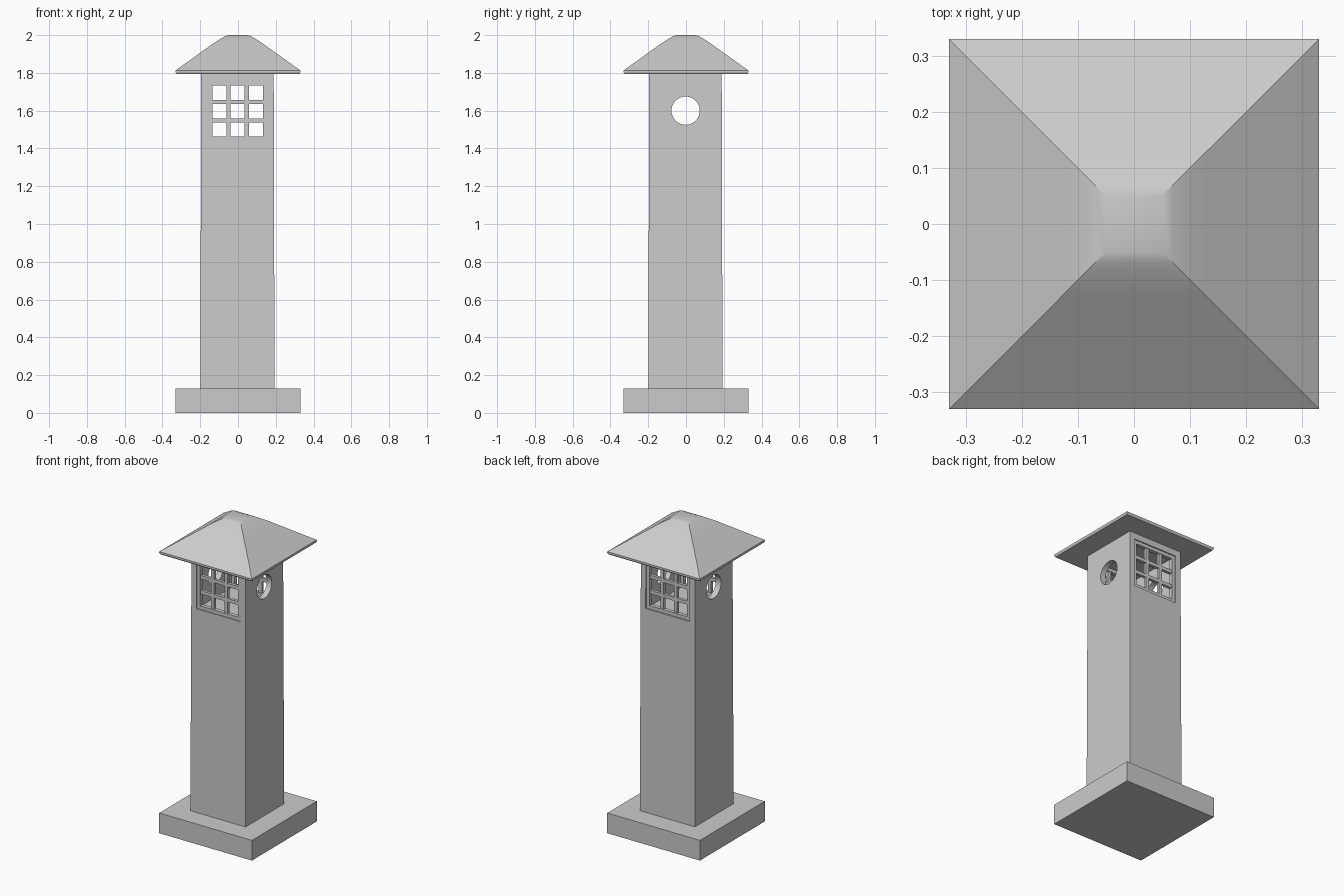
import bpy, bmesh, math

if "Cube" in bpy.data.objects:
    bpy.data.objects.remove(bpy.data.objects["Cube"])


def finish(bm, name):
    bmesh.ops.recalc_face_normals(bm, faces=bm.faces)
    me = bpy.data.meshes.new(name)
    bm.to_mesh(me)
    bm.free()
    ob = bpy.data.objects.new(name, me)
    bpy.context.collection.objects.link(ob)
    return ob


def square_loft(name, rings, cx=0.0, cy=0.0):
    """Stack of square rings (half width, z), capped at both ends."""
    bm = bmesh.new()
    loops = [[bm.verts.new((cx + sx * h, cy + sy * h, z))
              for sx, sy in ((-1, -1), (1, -1), (1, 1), (-1, 1))] for h, z in rings]
    for a, b in zip(loops, loops[1:]):
        for i in range(4):
            j = (i + 1) % 4
            bm.faces.new((a[i], a[j], b[j], b[i]))
    bm.faces.new(loops[0])
    bm.faces.new(loops[-1])
    return finish(bm, name)


def add_box(bm, lo, hi):
    vs = bmesh.ops.create_cube(bm, size=1)["verts"]
    for v in vs:
        v.co = [(a + b) / 2 + c * (b - a) for a, b, c in zip(lo, hi, v.co)]


def cut(target, cutter):
    mod = target.modifiers.new("cut", "BOOLEAN")
    mod.operation = "DIFFERENCE"
    mod.solver = "EXACT"
    mod.object = cutter
    bpy.context.view_layer.objects.active = target
    bpy.ops.object.modifier_apply(modifier=mod.name)
    bpy.data.objects.remove(cutter)


# Plinth and slightly tapered post
square_loft("base", [(0.33, 0), (0.33, 0.13)])
post = square_loft("post", [(0.1965, 0.12), (0.195, 0.7), (0.1935, 1.2), (0.192, 1.805)],
                   cx=-0.003, cy=-0.003)

# Light chamber running front to back
X0, X1, Z0, Z1 = -0.158, 0.154, 1.44, 1.755
bm = bmesh.new()
add_box(bm, (X0, -0.3, Z0), (X1, 0.3, Z1))
tunnel = finish(bm, "chamber_cutter")
tunnel.hide_render = True
cut(post, tunnel)

# Round side openings
bpy.ops.mesh.primitive_cylinder_add(vertices=32, radius=0.075, depth=0.8,
                                    location=(-0.002, -0.002, 1.6),
                                    rotation=(0, math.pi / 2, 0))
hole = bpy.context.object
hole.hide_render = True
cut(post, hole)

# Lattice windows: border plus two bars each way
bar = 0.022
for name, y0, y1 in (("front_lattice", -0.19, -0.165), ("back_lattice", 0.157, 0.182)):
    bm = bmesh.new()
    for i in range(4):
        x = X0 + i * (X1 - X0 - bar) / 3
        z = Z0 + i * (Z1 - Z0 - bar) / 3
        inset = 0 if i in (0, 3) else 0.003
        add_box(bm, (x, y0 + inset, Z0), (x + bar, y1 - inset, Z1))
        add_box(bm, (X0, y0 + inset, z), (X1, y1 - inset, z + bar))
    finish(bm, name)

# Hipped roof with thin eave and rounded crown
roof = square_loft("roof", [(0.325, 1.795), (0.33, 1.803), (0.33, 1.813), (0.125, 1.96),
                            (0.105, 1.973), (0.085, 1.985), (0.068, 1.994), (0.05, 2.0)])
bpy.ops.object.select_all(action="DESELECT")
roof.select_set(True)
bpy.context.view_layer.objects.active = roof
bpy.ops.object.shade_smooth_by_angle(angle=math.radians(25))
